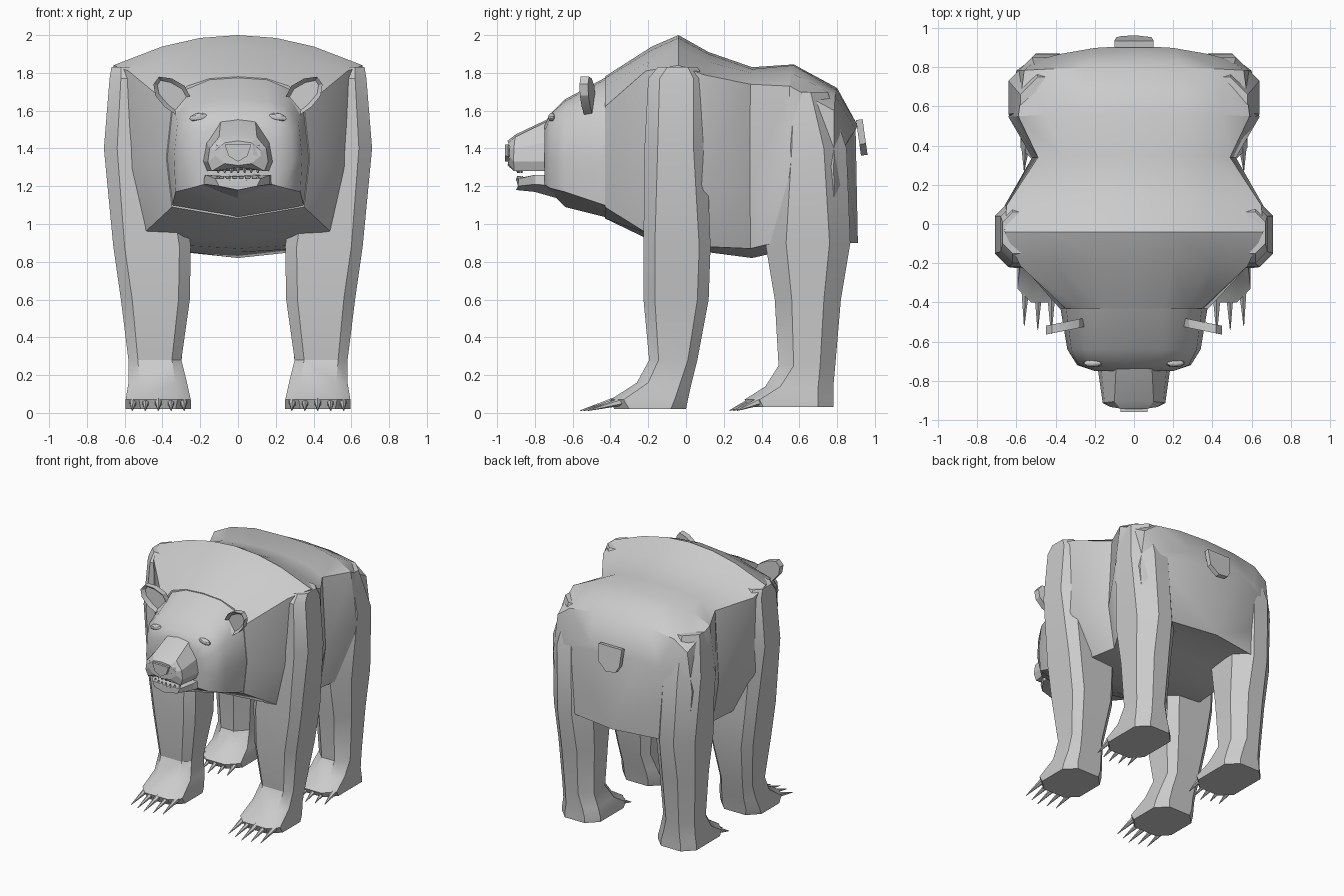
import bpy, bmesh, math
from mathutils import Vector, Matrix

cube = bpy.data.objects.get("Cube")
if cube:
    bpy.data.objects.remove(cube, do_unlink=True)

fur = bpy.data.materials.new("grey_fur")
fur.use_nodes = True
GREY = (0.6, 0.6, 0.6, 1)
fur.diffuse_color = GREY
fur.node_tree.nodes["Principled BSDF"].inputs["Base Color"].default_value = GREY


def finish(name, bm, angle=28):
    """Turn a bmesh into a named, shaded object."""
    bmesh.ops.recalc_face_normals(bm, faces=bm.faces)
    mesh = bpy.data.meshes.new(name)
    bm.to_mesh(mesh)
    bm.free()
    mesh.materials.append(fur)
    obj = bpy.data.objects.new(name, mesh)
    bpy.context.collection.objects.link(obj)
    bpy.ops.object.select_all(action="DESELECT")
    obj.select_set(True)
    bpy.context.view_layer.objects.active = obj
    bpy.ops.object.shade_smooth_by_angle(angle=math.radians(angle))
    return obj


def loft(name, rings, angle=28):
    """Skin a list of closed rings and cap both ends."""
    bm = bmesh.new()
    loops = [[bm.verts.new(p) for p in ring] for ring in rings]
    for a, b in zip(loops, loops[1:]):
        for i in range(len(a)):
            j = (i + 1) % len(a)
            bm.faces.new((a[i], a[j], b[j], b[i]))
    bm.faces.new(loops[0])
    bm.faces.new(loops[-1])
    return finish(name, bm, angle)


def section(y, bow, *half):
    """Mirror a half outline, running from top centre to bottom centre."""
    outline = list(half) + [(-x, z) for x, z in reversed(half[1:-1])]
    return [(x, y - bow * x * x, z) for x, z in outline]


def leg_ring(side, z, inner, outer, front, back, cut):
    """Rectangle with cut corners, lying flat at height z."""
    outline = [(inner + cut, front), (outer - cut, front), (outer, front + cut),
               (outer, back - cut), (outer - cut, back), (inner + cut, back),
               (inner, back - cut), (inner, front + cut)]
    return [(side * x, y, z) for x, y in outline]


def plate(name, outline, place, depth, angle=28):
    """Flat outline in its own plane, given thickness along its normal."""
    bm = bmesh.new()
    face = bm.faces.new([bm.verts.new(place @ Vector((x, 0, z))) for x, z in outline])
    extruded = bmesh.ops.extrude_face_region(bm, geom=[face])["geom"]
    push = place.to_3x3() @ Vector((0, depth, 0))
    bmesh.ops.translate(bm, vec=push, verts=[v for v in extruded if isinstance(v, bmesh.types.BMVert)])
    return finish(name, bm, angle)


# Body, from rump to face
loft("body", [
    section(0.91, 0.3, (0, 1.52), (0.2, 1.5), (0.38, 1.46), (0.5, 1.4), (0.55, 1.2), (0.52, 0.9), (0, 0.9)),
    section(0.8, 0.05, (0, 1.72), (0.25, 1.71), (0.45, 1.68), (0.56, 1.6), (0.6, 1.3), (0.57, 0.92), (0, 0.9)),
    section(0.57, 0.06, (0, 1.845), (0.25, 1.84), (0.45, 1.8), (0.59, 1.73), (0.64, 1.35), (0.58, 0.92), (0, 0.87)),
    section(0.35, 0.04, (0, 1.83), (0.2, 1.82), (0.36, 1.8), (0.49, 1.74), (0.52, 1.2), (0.47, 0.87), (0, 0.82)),
    section(0.12, 0.06, (0, 1.91), (0.2, 1.9), (0.4, 1.86), (0.65, 1.79), (0.66, 1.2), (0.5, 0.88), (0, 0.85)),
    section(-0.04, 0, (0, 2), (0.2, 1.985), (0.4, 1.94), (0.66, 1.84), (0.66, 1.3), (0.5, 0.9), (0, 0.87)),
    section(-0.18, 0.1, (0, 1.94), (0.2, 1.92), (0.4, 1.86), (0.58, 1.81), (0.57, 1.3), (0.5, 0.95), (0, 0.91)),
    section(-0.43, 0, (0, 1.78), (0.15, 1.77), (0.27, 1.73), (0.35, 1.62), (0.38, 1.35), (0.35, 1.09), (0, 1.03)),
], 35)
loft("head", [
    section(-0.4, 0, (0, 1.79), (0.15, 1.78), (0.27, 1.73), (0.35, 1.62), (0.38, 1.35), (0.35, 1.09), (0, 1.03)),
    section(-0.64, 0, (0, 1.66), (0.15, 1.65), (0.25, 1.62), (0.32, 1.54), (0.34, 1.35), (0.33, 1.17), (0, 1.09)),
    section(-0.72, 0, (0, 1.58), (0.12, 1.58), (0.22, 1.56), (0.28, 1.48), (0.29, 1.33), (0.25, 1.19), (0, 1.17)),
    section(-0.75, 0, (0, 1.53), (0.1, 1.52), (0.16, 1.49), (0.2, 1.42), (0.2, 1.33), (0.18, 1.21), (0, 1.19)),
], 35)

# Muzzle, nose and jaw
loft("muzzle", [
    section(-0.7, 0, (0, 1.57), (0.09, 1.56), (0.17, 1.44), (0.19, 1.33), (0.17, 1.28), (0, 1.28)),
    section(-0.9, 0.5, (0, 1.475), (0.1, 1.46), (0.15, 1.4), (0.16, 1.33), (0.14, 1.28), (0, 1.3)),
    section(-0.945, -0.8, (0, 1.44), (0.07, 1.43), (0.12, 1.39), (0.12, 1.36), (0.07, 1.32), (0, 1.31)),
], 20)
plate("nose_pad", [(-0.07, 1.42), (0.07, 1.42), (0.05, 1.36), (0, 1.33), (-0.05, 1.36)],
      Matrix.Translation((0, -0.958, 0)), 0.02)
loft("lower_jaw", [
    section(-0.66, 0, (0, 1.26), (0.18, 1.26), (0.2, 1.2), (0, 1.13)),
    section(-0.8, 0, (0, 1.25), (0.17, 1.26), (0.17, 1.21), (0, 1.17)),
    section(-0.9, -1, (0, 1.24), (0.12, 1.24), (0.1, 1.2), (0, 1.18)),
], 20)

# Teeth in two short rows
for row, (height, tip) in {"upper": (1.3, 1.27), "lower": (1.23, 1.255)}.items():
    for i in range(-3, 4):
        x = i * 0.035
        bm = bmesh.new()
        bmesh.ops.create_cone(bm, segments=5, radius1=0.014, radius2=0.004, depth=abs(height - tip))
        if tip < height:
            bmesh.ops.rotate(bm, verts=bm.verts, matrix=Matrix.Rotation(math.pi, 3, "X"))
        bmesh.ops.translate(bm, verts=bm.verts, vec=(x, -0.89 + x * x * 2, (height + tip) / 2))
        finish(f"{row}_tooth_{i + 4}", bm)

# Tail flap
tail_turn = Matrix.Translation((0, 0.9, 1.55)) @ Matrix.Rotation(0.14, 4, "X")
plate("tail", [(-0.1, 0), (0.1, 0), (0.09, -0.13), (0.02, -0.19), (-0.06, -0.18), (-0.09, -0.13)],
      tail_turn, 0.035)

# Legs as rows of height, inner, outer, front, back, corner cut
FRONT_LEG = [
    (1.83, 0.42, 0.67, -0.15, 0.06, 0.05),
    (1.77, 0.38, 0.68, -0.2, 0.1, 0.06),
    (1.4, 0.32, 0.71, -0.22, 0.11, 0.07),
    (0.88, 0.25, 0.66, -0.225, 0.13, 0.06),
    (0.6, 0.255, 0.62, -0.225, 0.12, 0.06),
    (0.28, 0.3, 0.58, -0.195, 0.06, 0.05),
    (0.16, 0.27, 0.58, -0.26, 0.03, 0.06),
    (0.07, 0.25, 0.595, -0.4, 0.01, 0.07),
    (0.02, 0.25, 0.595, -0.38, 0, 0.08),
]
HIND_LEG = [
    (1.7, 0.3, 0.58, 0.48, 0.75, 0.09),
    (1.4, 0.28, 0.64, 0.44, 0.85, 0.12),
    (0.9, 0.27, 0.61, 0.42, 0.87, 0.11),
    (0.6, 0.28, 0.59, 0.47, 0.82, 0.09),
    (0.25, 0.3, 0.57, 0.49, 0.79, 0.08),
    (0.14, 0.27, 0.57, 0.42, 0.78, 0.08),
    (0.07, 0.25, 0.58, 0.31, 0.78, 0.08),
    (0.03, 0.25, 0.58, 0.33, 0.78, 0.08),
]
EAR = [(0, 0), (-0.08, 0.09), (-0.05, 0.15), (0.02, 0.19), (0.09, 0.2), (0.12, 0.16), (0.11, 0.1), (0.06, 0.04)]
NOSTRIL = [(-0.02, 0.03), (0.02, 0.035), (0.03, 0), (0.015, -0.03), (-0.015, -0.02)]


def claw(name, root, tip):
    """Tapered claw pointing from root to tip."""
    root, tip = Vector(root), Vector(tip)
    bm = bmesh.new()
    bmesh.ops.create_cone(bm, cap_ends=True, segments=6, radius1=0.024, radius2=0.002,
                          depth=(tip - root).length)
    turn = (tip - root).to_track_quat("Z", "Y").to_matrix().to_4x4()
    bmesh.ops.transform(bm, verts=bm.verts, matrix=Matrix.Translation((root + tip) / 2) @ turn)
    finish(name, bm, 50)


for label, side in (("left", 1), ("right", -1)):
    for part, rows, toe in (("front", FRONT_LEG, -0.36), ("hind", HIND_LEG, 0.36)):
        loft(f"{part}_leg_{label}", [leg_ring(side, *row) for row in rows], 32)
        # Five claws spread across each foot
        reach = 0.2 if part == "front" else 0.13
        for i in range(5):
            x = 0.29 + i * 0.066
            start = toe + 0.02 * abs(i - 2)
            claw(f"{part}_claw_{label}_{i + 1}", (side * x, start, 0.065),
                 (side * (x + 0.003 * (i - 2)), start - reach, 0.012))

    # Ear with a hollow front
    bm = bmesh.new()
    turn = Matrix.Translation((side * 0.33, -0.54, 1.58)) @ Matrix.Rotation(side * -0.2, 4, "Z")
    front = bm.faces.new([bm.verts.new(turn @ Vector((side * x, 0, z))) for x, z in EAR])
    extruded = bmesh.ops.extrude_face_region(bm, geom=[front])["geom"]
    back = [v for v in extruded if isinstance(v, bmesh.types.BMVert)]
    bmesh.ops.translate(bm, verts=back, vec=(0, 0.045, 0))
    rim = min(bm.faces, key=lambda f: f.calc_center_median().y)
    bmesh.ops.inset_region(bm, faces=[rim], thickness=0.022)
    bmesh.ops.translate(bm, verts=rim.verts, vec=(0, 0.025, 0))
    finish(f"ear_{label}", bm)

    # Nostril rim with a sunken middle
    bm = bmesh.new()
    turn = Matrix.Translation((side * 0.095, -0.945, 1.385)) @ Matrix.Rotation(side * 0.3, 4, "Z")
    face = bm.faces.new([bm.verts.new(turn @ Vector((side * x, 0, z))) for x, z in NOSTRIL])
    bmesh.ops.inset_region(bm, faces=[face], thickness=0.01)
    bmesh.ops.translate(bm, verts=face.verts, vec=(0, 0.008, 0))
    finish(f"nostril_{label}", bm)

    # Narrow eye
    bm = bmesh.new()
    bmesh.ops.create_uvsphere(bm, u_segments=10, v_segments=6, radius=1)
    place = Matrix.Translation((side * 0.21, -0.71, 1.565)) @ Matrix.Rotation(side * 0.15, 4, "Y")
    bmesh.ops.transform(bm, verts=bm.verts, matrix=place @ Matrix.Diagonal((0.05, 0.02, 0.022, 1)))
    finish(f"eye_{label}", bm)
